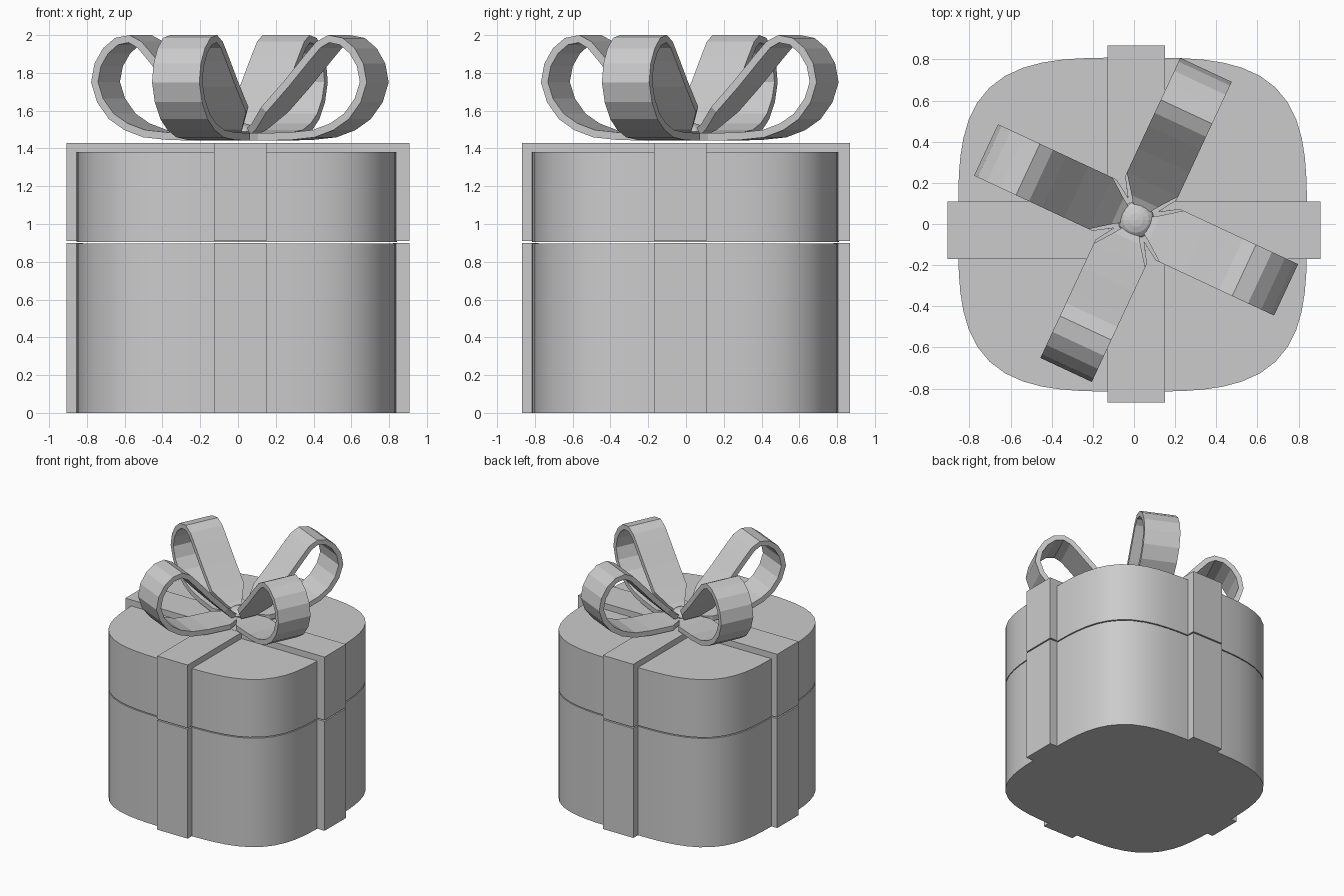
import bpy, bmesh, math
from mathutils import Matrix, Vector

if "Cube" in bpy.data.objects:
    bpy.data.objects.remove(bpy.data.objects["Cube"])


def make_object(name, bm):
    bmesh.ops.recalc_face_normals(bm, faces=bm.faces[:])
    me = bpy.data.meshes.new(name)
    bm.to_mesh(me)
    bm.free()
    ob = bpy.data.objects.new(name, me)
    bpy.context.collection.objects.link(ob)
    return ob


def prism(name, points, vector):
    """Extrude a closed planar outline along a vector."""
    bm = bmesh.new()
    face = bm.faces.new([bm.verts.new(p) for p in points])
    geo = bmesh.ops.extrude_face_region(bm, geom=[face])["geom"]
    bmesh.ops.translate(bm, vec=Vector(vector),
                        verts=[g for g in geo if isinstance(g, bmesh.types.BMVert)])
    return make_object(name, bm)


def smooth(ob):
    bpy.ops.object.select_all(action='DESELECT')
    ob.select_set(True)
    bpy.context.view_layer.objects.active = ob
    bpy.ops.object.shade_smooth_by_angle(angle=math.radians(35))


# Box and lid share one rounded-square outline
def rounded_square(z, n=3.5, steps=64):
    pts = []
    for i in range(steps):
        a = 2 * math.pi * i / steps
        c, s = math.cos(a), math.sin(a)
        k = (abs(c) ** n + abs(s) ** n) ** (-1 / n)
        pts.append((-0.007 + 0.848 * k * c, -0.003 + 0.812 * k * s, z))
    return pts


smooth(prism("box", rounded_square(0), (0, 0, 0.896)))
smooth(prism("lid", rounded_square(0.904), (0, 0, 0.476)))

# Ribbons: a bridge over the lid and two bands on the box, per direction
W = 0.278
for name, out, inn, start, top, along_x in (
        ("side", 0.907, 0.82, -0.169, 1.43, True),
        ("front", 0.868, 0.78, -0.128, 1.429, False)):
    def place(u, z):
        return (u, start, z) if along_x else (start, u, z)
    width = (0, W, 0) if along_x else (W, 0, 0)
    bridge = [(-out, 0.91), (-out, top), (out, top), (out, 0.91),
              (inn, 0.91), (inn, 1.37), (-inn, 1.37), (-inn, 0.91)]
    prism(name + "_lid_ribbon", [place(*p) for p in bridge], width)
    for side, label in ((-1, "a"), (1, "b")):
        band = [(side * inn, 0), (side * out, 0), (side * out, 0.9), (side * inn, 0.9)]
        prism(f"{name}_box_ribbon_{label}", [place(*p) for p in band], width)

# Bow loops: (radius, height, half width), pinched toward the knot
LOOP = [(0.0, 1.445, 0.03), (0.17, 1.441, 0.138), (0.36, 1.445, 0.138),
        (0.50, 1.459, 0.138), (0.61, 1.497, 0.138), (0.70, 1.555, 0.138),
        (0.77, 1.645, 0.138), (0.805, 1.75, 0.138), (0.785, 1.85, 0.138),
        (0.735, 1.93, 0.138), (0.665, 1.985, 0.138), (0.58, 2.0, 0.138),
        (0.51, 1.965, 0.138), (0.44, 1.89, 0.138), (0.32, 1.755, 0.138),
        (0.19, 1.62, 0.138), (0.10, 1.53, 0.07), (0.04, 1.495, 0.03)]
for i in range(4):
    bm = bmesh.new()
    rows = [(bm.verts.new((r, -w, z)), bm.verts.new((r, w, z))) for r, z, w in LOOP]
    for a, b in zip(rows, rows[1:]):
        bm.faces.new((a[0], a[1], b[1], b[0]))
    me = bpy.data.meshes.new("bow_loop")
    bm.to_mesh(me)
    bm.free()
    loop = bpy.data.objects.new(f"bow_loop_{i + 1}", me)
    bpy.context.collection.objects.link(loop)
    loop.location = (0.01, 0.02, 0)
    loop.rotation_euler.z = math.radians(-25 + 90 * i)
    mod = loop.modifiers.new("thickness", 'SOLIDIFY')
    mod.thickness = 0.04
    mod.offset = -1

# Knot in the middle of the bow
bm = bmesh.new()
bmesh.ops.create_uvsphere(bm, u_segments=16, v_segments=8, radius=0.088,
                          matrix=Matrix.Translation((0.01, 0.02, 1.49)) @ Matrix.Diagonal((1, 1, 0.5, 1)))
make_object("bow_knot", bm)
